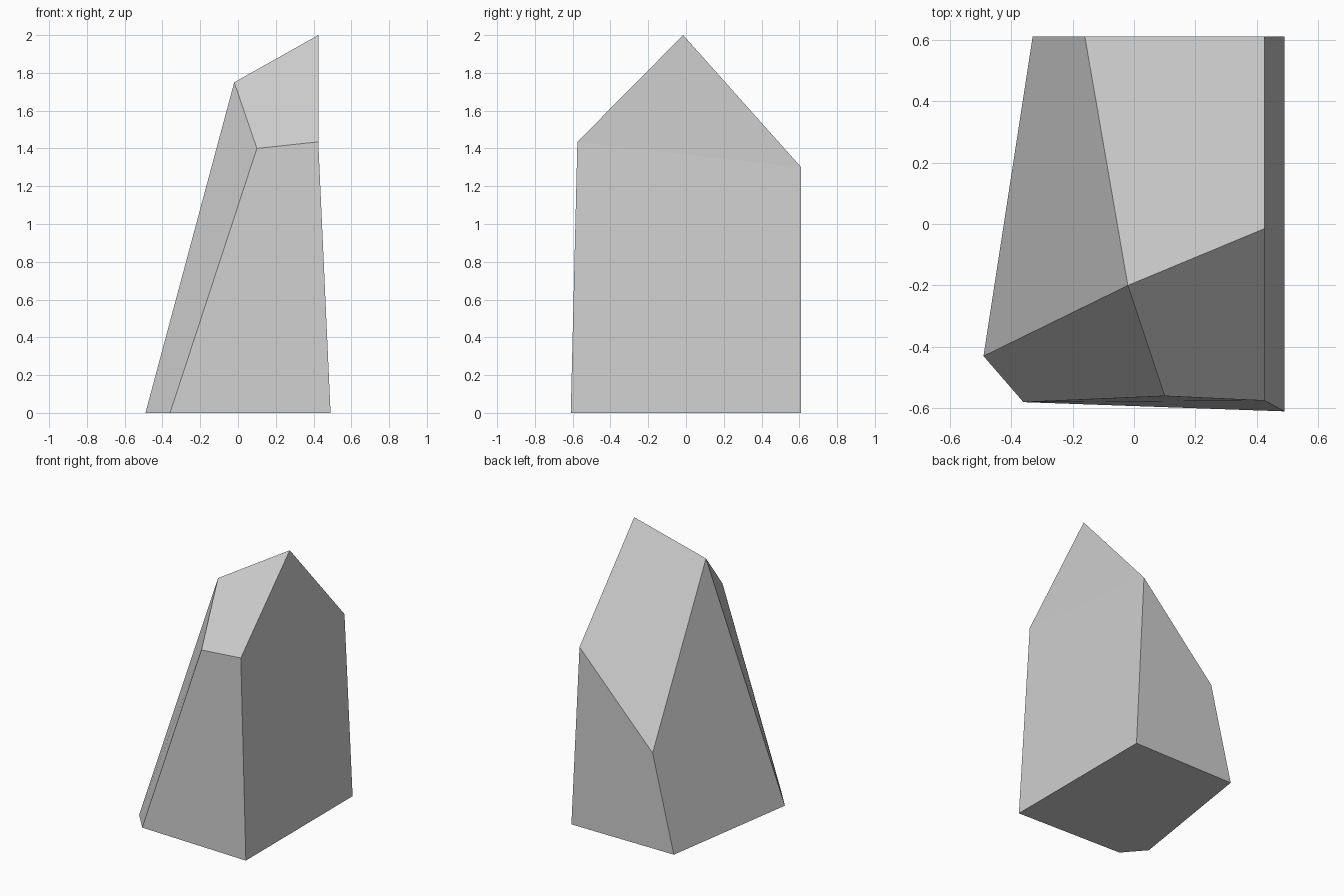
import bpy, bmesh

if "Cube" in bpy.data.objects:
    bpy.data.objects.remove(bpy.data.objects["Cube"])

# Single flat stone colour
stone = bpy.data.materials.new("light_grey_stone")
stone.diffuse_color = (0.62, 0.62, 0.62, 1)
stone.use_nodes = True
stone.node_tree.nodes["Principled BSDF"].inputs["Base Color"].default_value = stone.diffuse_color

# Corners of the faceted rock: footprint, then upper rim and peak
points = {
    "left": (-0.49, -0.43, 0), "front_left": (-0.36, -0.58, 0),
    "front_right": (0.49, -0.61, 0), "back_right": (0.49, 0.61, 0),
    "back_left": (-0.33, 0.61, 0),
    "shoulder": (-0.02, -0.20, 1.75), "rim_front": (0.10, -0.56, 1.40),
    "rim_right": (0.425, -0.575, 1.435), "peak": (0.425, -0.015, 2.0),
    "rim_back": (0.425, 0.61, 1.30), "rim_back_left": (-0.16, 0.61, 0.69),
}

# Chiselled facets
facets = [
    "back_left back_right front_right front_left left",  # underside
    "front_left front_right rim_right rim_front",        # front
    "left front_left rim_front shoulder",                # bevelled corner
    "back_left left shoulder rim_back_left",             # left side
    "back_right back_left rim_back_left rim_back",       # back
    "rim_back_left shoulder peak rim_back",              # back slope
    "shoulder rim_front rim_right peak",                 # front slope
    "front_right back_right rim_back rim_right",         # right side
    "rim_right rim_back peak",                           # right gable
]

bm = bmesh.new()
verts = {name: bm.verts.new(co) for name, co in points.items()}
for facet in facets:
    bm.faces.new([verts[name] for name in facet.split()])
bmesh.ops.recalc_face_normals(bm, faces=bm.faces[:])

mesh = bpy.data.meshes.new("rock")
bm.to_mesh(mesh)
bm.free()
mesh.materials.append(stone)
bpy.context.collection.objects.link(bpy.data.objects.new("rock", mesh))
